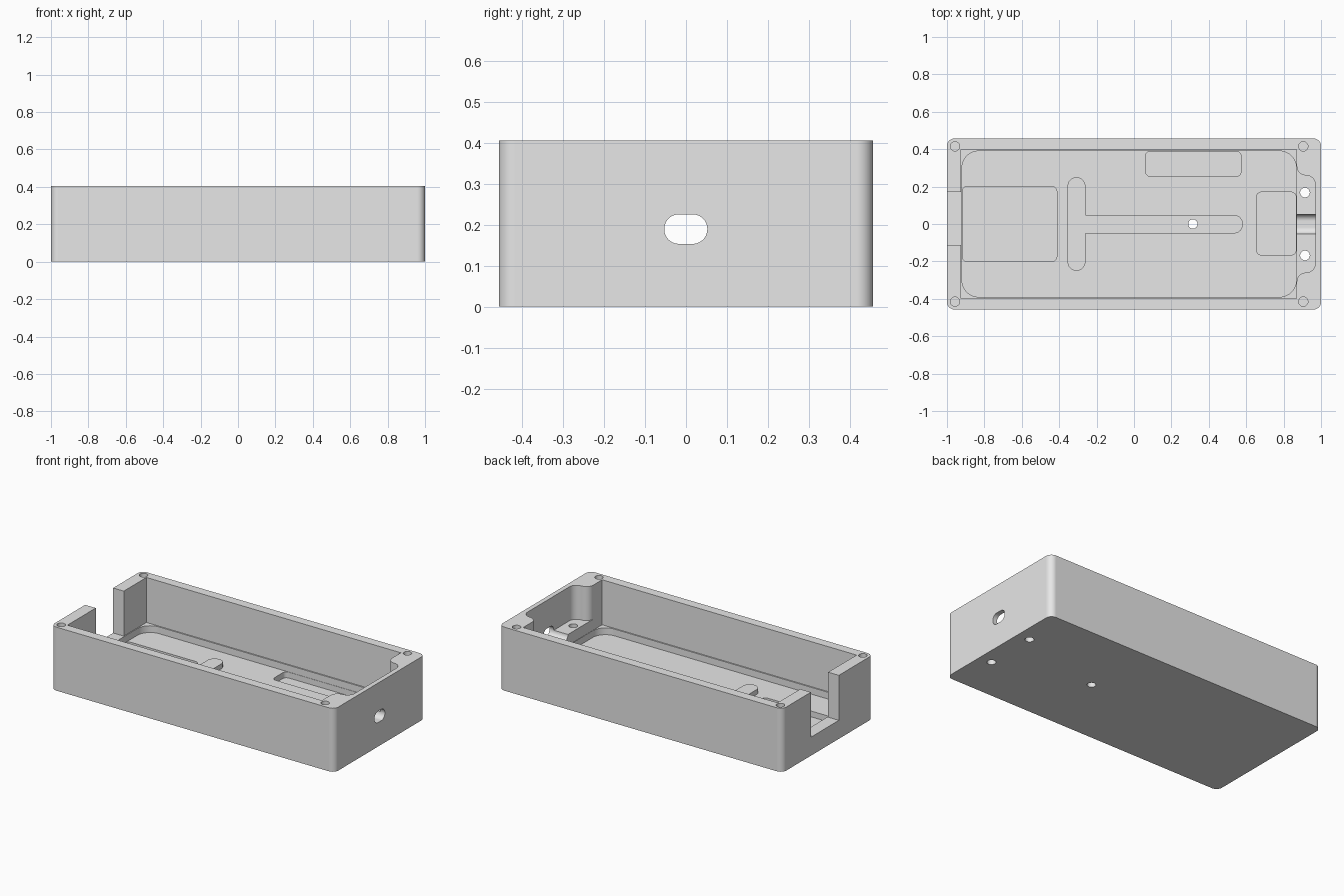
import bpy
import bmesh
from math import cos, sin, radians

cube = bpy.data.objects.get("Cube")
if cube:
    bpy.data.objects.remove(cube, do_unlink=True)

grey = bpy.data.materials.new("plain_grey")
grey.use_nodes = True
grey.diffuse_color = (0.8, 0.8, 0.8, 1)
grey.node_tree.nodes["Principled BSDF"].inputs["Base Color"].default_value = grey.diffuse_color

TOP = 0.405
ABOVE = 0.5
BELOW = -0.1
LEDGE_Z = 0.188
CAVITY_Z = 0.118
FLOOR_Z = 0.075
POCKET_Z = 0.038


def arc(cx, cy, r, a0, a1, steps=10):
    angles = [radians(a0 + (a1 - a0) * i / steps) for i in range(steps + 1)]
    return [(cx + r * cos(a), cy + r * sin(a)) for a in angles]


def rounded(x0, x1, y0, y1, r):
    if r == 0:
        return [(x0, y0), (x1, y0), (x1, y1), (x0, y1)]
    return (arc(x1 - r, y1 - r, r, 0, 90) + arc(x0 + r, y1 - r, r, 90, 180)
            + arc(x0 + r, y0 + r, r, 180, 270) + arc(x1 - r, y0 + r, r, 270, 360))


def prism(name, outline, low, high, axis="z"):
    """Extrude an outline along z, or a (y, z) outline along x."""
    bm = bmesh.new()
    place = (lambda p: (p[0], p[1], low)) if axis == "z" else (lambda p: (low, p[0], p[1]))
    face = bm.faces.new([bm.verts.new(place(p)) for p in outline])
    bmesh.ops.remove_doubles(bm, verts=bm.verts[:], dist=1e-5)
    face = bm.faces[:][0]
    moved = bmesh.ops.extrude_face_region(bm, geom=[face])["geom"]
    step = (0, 0, high - low) if axis == "z" else (high - low, 0, 0)
    bmesh.ops.translate(bm, vec=step, verts=[v for v in moved if isinstance(v, bmesh.types.BMVert)])
    bmesh.ops.recalc_face_normals(bm, faces=bm.faces[:])
    mesh = bpy.data.meshes.new(name)
    bm.to_mesh(mesh)
    bm.free()
    mesh.materials.append(grey)
    obj = bpy.data.objects.new(name, mesh)
    bpy.context.collection.objects.link(obj)
    return obj


def select(obj):
    bpy.ops.object.select_all(action="DESELECT")
    obj.select_set(True)
    bpy.context.view_layer.objects.active = obj


def combine(tool, operation="DIFFERENCE"):
    mod = case.modifiers.new(tool.name, "BOOLEAN")
    mod.object = tool
    mod.operation = operation
    mod.solver = "EXACT"
    select(case)
    bpy.ops.object.modifier_apply(modifier=mod.name)
    bpy.data.objects.remove(tool, do_unlink=True)


def cut(name, outline, low, high=ABOVE, axis="z"):
    combine(prism(name, outline, low, high, axis))


def hole(name, x, y, r, low, high=ABOVE):
    cut(name, arc(x, y, r, 0, 360, 32)[:-1], low, high)


# Outer block
case = prism("enclosure_base", rounded(-1, 1, -0.457, 0.457, 0.04), 0, TOP)

# Main cavity, then the shallower rounded bay above the end ledge
cut("cavity", rounded(-0.925, 0.87, -0.398, 0.398, 0), CAVITY_Z)
half = [(0.8, 0.31)] + arc(0.92, 0.31, 0.05, 180, 270) + arc(0.92, 0.21, 0.05, 90, 0)
cut("ledge_bay", half + [(x, -y) for x, y in reversed(half)], LEDGE_Z)

# Open notch in the left-hand end wall
cut("end_notch", rounded(-1.1, -0.9, -0.112, 0.17, 0), CAVITY_Z)

# Stepped floor and component pockets
cut("floor_recess", rounded(-0.92, 0.868, -0.39, 0.39, 0.09), FLOOR_Z, 0.2)
for name, x0, x1, y0, y1 in (
        ("large_pocket", -0.918, -0.413, -0.2, 0.2),
        ("side_pocket", 0.062, 0.572, 0.255, 0.388),
        ("end_pocket", 0.655, 0.866, -0.165, 0.17)):
    cut(name, rounded(x0, x1, y0, y1, 0.025), POCKET_Z, 0.11)

# Raised T-shaped rib
for name, x0, x1, y0, y1 in (
        ("cross_rib", -0.355, -0.26, -0.25, 0.25),
        ("long_rib", -0.34, 0.582, -0.05, 0.048)):
    combine(prism(name, rounded(x0, x1, y0, y1, 0.047), 0.03, 0.106), "UNION")

# Connector slot through the end wall and ledge
cut("connector_slot", rounded(-0.053, 0.052, 0.153, 0.225, 0.0355), 0.85, 1.1, "x")

# Through holes and blind lid-screw holes
hole("rib_hole", 0.315, 0, 0.025, BELOW)
for side in (-1, 1):
    hole("ledge_hole", 0.914, 0.168 * side, 0.026, BELOW)
    for x in (-0.957, 0.905):
        hole("screw_hole", x, 0.415 * side, 0.025, 0.15)

# Smooth the rounded walls, keep the edges crisp
select(case)
bpy.ops.object.shade_smooth_by_angle(angle=radians(30))
normals = case.modifiers.new("flat_walls", "WEIGHTED_NORMAL")
normals.keep_sharp = True
